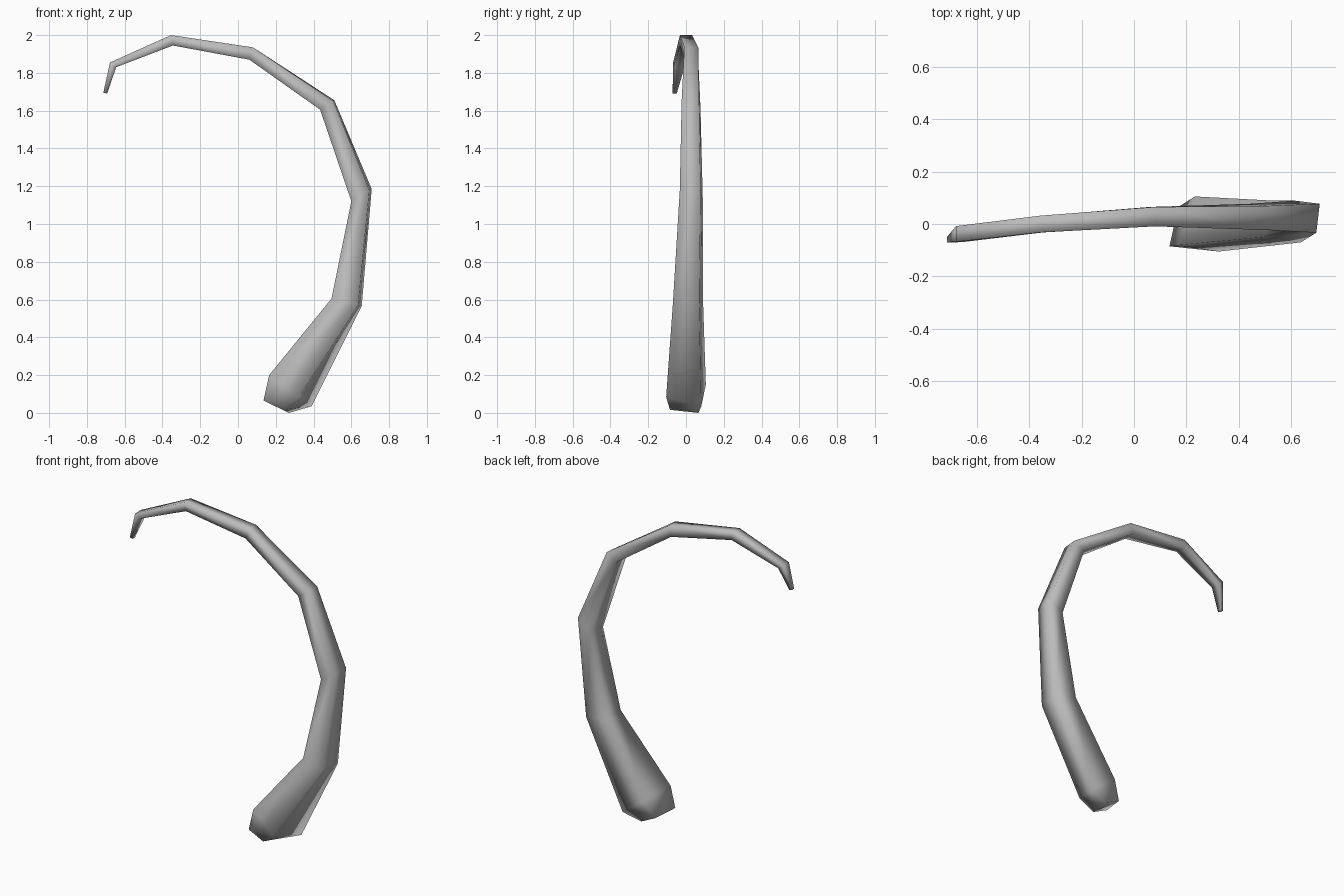
import bpy
import bmesh
from mathutils import Vector

cube = bpy.data.objects.get("Cube")
if cube:
    bpy.data.objects.remove(cube)

# Cross-sections from root to tip:
# outer (x, z), inner (x, z), centre y, half width, twist, sideways skew
SECTIONS = [
    ((0.27, 0.00), (0.135, 0.065), -0.01, 0.075, 0.25, 0.00),
    ((0.39, 0.035), (0.165, 0.20), 0.00, 0.093, 0.30, 0.012),
    ((0.655, 0.565), (0.495, 0.605), 0.01, 0.07, 0.12, 0.01),
    ((0.708, 1.185), (0.60, 1.12), 0.028, 0.055, 0.12, 0.006),
    ((0.51, 1.655), (0.435, 1.605), 0.027, 0.046, 0.08, 0.004),
    ((0.08, 1.935), (0.06, 1.87), 0.028, 0.037, 0.0, 0.0),
    ((-0.355, 2.00), (-0.345, 1.945), 0.0, 0.032, 0.0, 0.0),
    ((-0.678, 1.855), (-0.645, 1.83), -0.038, 0.03, 0.0, 0.0),
    ((-0.713, 1.695), (-0.693, 1.69), -0.06, 0.011, 0.0, 0.0),
]


def section_corners(outer, inner, y, half, twist, skew):
    """Four corners of a slightly twisted square section."""
    o, i = Vector(outer), Vector(inner)
    corners = [
        (o.lerp(i, twist), y - half - skew),
        (o, y + half - skew),
        (i.lerp(o, twist), y + half + skew),
        (i, y - half + skew),
    ]
    return [Vector((p.x, py, p.y)) for p, py in corners]


# Curved tapering tail: bridge the sections and close both ends
bm = bmesh.new()
rings = [[bm.verts.new(c) for c in section_corners(*s)] for s in SECTIONS]
for a, b in zip(rings, rings[1:]):
    for k in range(4):
        n = (k + 1) % 4
        bm.faces.new((a[k], a[n], b[n], b[k]))
bm.faces.new(rings[0])
bm.faces.new(rings[-1])
bmesh.ops.recalc_face_normals(bm, faces=bm.faces)
for face in bm.faces:
    face.smooth = True

mesh = bpy.data.meshes.new("curved_tail")
bm.to_mesh(mesh)
bm.free()
tail = bpy.data.objects.new("curved_tail", mesh)
bpy.context.collection.objects.link(tail)

# Plain grey surface
grey = bpy.data.materials.new("plain_grey")
grey.use_nodes = True
colour = (0.5, 0.5, 0.5, 1.0)
grey.diffuse_color = colour
grey.node_tree.nodes["Principled BSDF"].inputs["Base Color"].default_value = colour
mesh.materials.append(grey)
